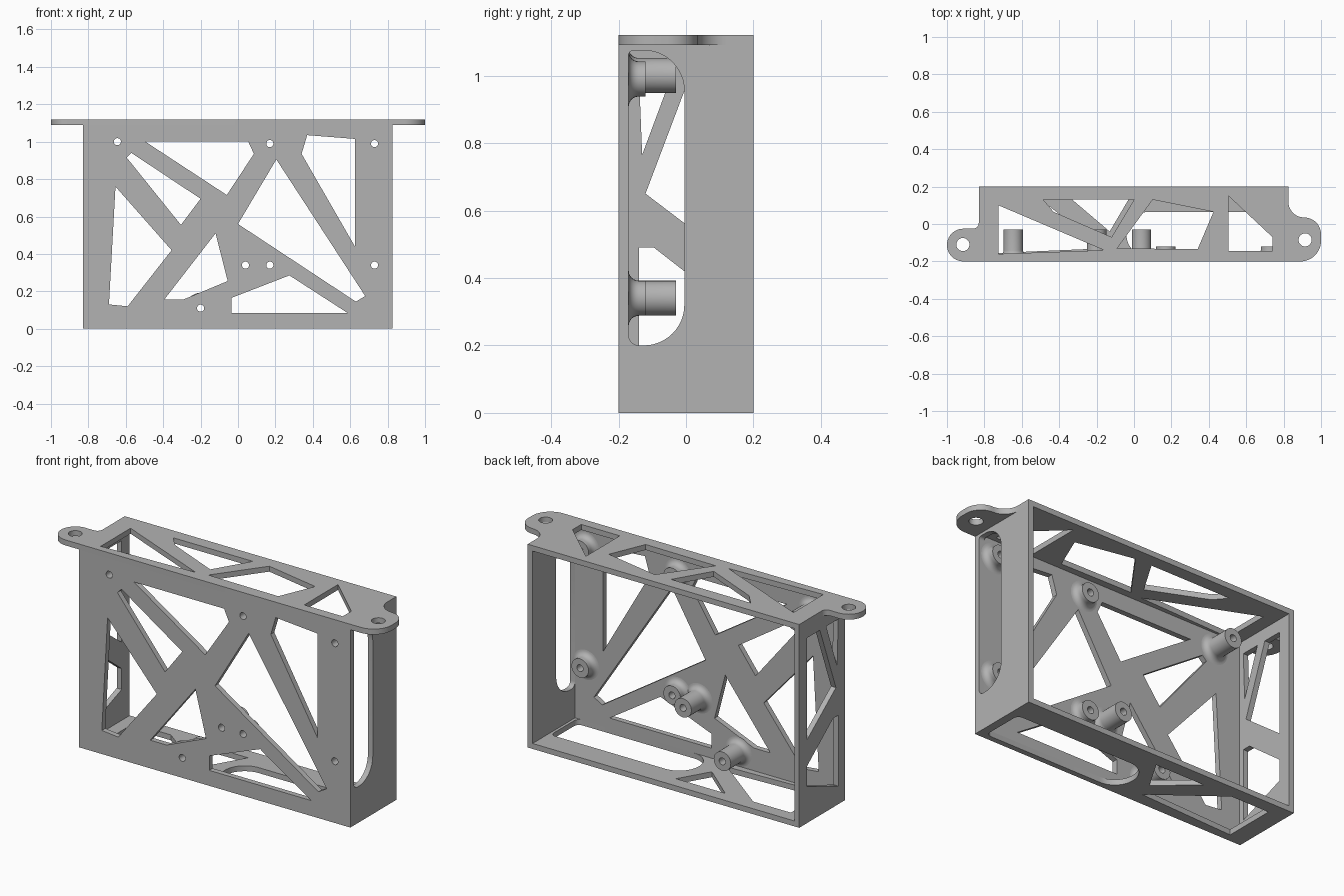
import bpy, bmesh, math
from mathutils import Matrix, Vector

if "Cube" in bpy.data.objects:
    bpy.data.objects.remove(bpy.data.objects["Cube"])

T = 0.03                                   # sheet thickness
X0, X1, Y0, Y1, ZT = -0.83, 0.825, -0.2, 0.2, 1.12

grey = bpy.data.materials.new("light_grey")
grey.diffuse_color = (0.45, 0.45, 0.45, 1)
grey.use_nodes = True
grey.node_tree.nodes["Principled BSDF"].inputs["Base Color"].default_value = grey.diffuse_color


def arc(cx, cy, r, a0, a1, n=12):
    return [(cx + r * math.cos(math.radians(a0 + (a1 - a0) * i / n)),
             cy + r * math.sin(math.radians(a0 + (a1 - a0) * i / n))) for i in range(n + 1)]


def circle(cx, cy, r):
    return arc(cx, cy, r, 0, 360, 28)[:-1]


def rect(u0, v0, u1, v1):
    return [(u0, v0), (u1, v0), (u1, v1), (u0, v1)]


def panel(name, outline, holes, u, v, offset):
    """Flat sheet with holes; u and v are the drawing axes, offset is its mid-plane."""
    cu = bpy.data.curves.new(name, 'CURVE')
    cu.dimensions, cu.fill_mode, cu.extrude = '2D', 'BOTH', T / 2
    for loop in [outline] + holes:
        s = cu.splines.new('POLY')
        s.points.add(len(loop) - 1)
        for p, (a, b) in zip(s.points, loop):
            p.co = (a, b, 0, 1)
        s.use_cyclic_u = True
    tmp = bpy.data.objects.new(name + "_curve", cu)
    bpy.context.collection.objects.link(tmp)
    dg = bpy.context.evaluated_depsgraph_get()
    me = bpy.data.meshes.new_from_object(tmp.evaluated_get(dg))
    bpy.data.objects.remove(tmp)
    u, v = Vector(u), Vector(v)
    n = u.cross(v)
    m = Matrix((u, v, n)).transposed().to_4x4()
    me.transform(Matrix.Translation(Vector(offset)) @ m)
    finish(name, me)


def finish(name, me):
    bm = bmesh.new()
    bm.from_mesh(me)
    bmesh.ops.remove_doubles(bm, verts=bm.verts, dist=1e-5)
    bmesh.ops.recalc_face_normals(bm, faces=bm.faces)
    bm.to_mesh(me)
    bm.free()
    me.name = name
    me.materials.clear()
    me.materials.append(grey)
    ob = bpy.data.objects.new(name, me)
    bpy.context.collection.objects.link(ob)
    bpy.ops.object.select_all(action='DESELECT')
    ob.select_set(True)
    bpy.context.view_layer.objects.active = ob
    bpy.ops.object.shade_smooth_by_angle(angle=math.radians(30))


# screw positions: x, z, standoff end y
screws = [(-0.645, 1.0, -0.03), (-0.2, 0.11, -0.03), (0.04, 0.34, -0.03),
          (0.17, 0.99, -0.12), (0.73, 0.99, -0.12), (0.17, 0.34, -0.12), (0.73, 0.34, -0.12)]

# front plate with truss cut-outs and screw holes
front_holes = [
    [(-0.655, 0.76), (-0.355, 0.42), (-0.59, 0.12), (-0.69, 0.13)],
    [(-0.57, 0.94), (-0.20, 0.695), (-0.305, 0.555), (-0.595, 0.915)],
    [(-0.495, 1.0), (0.055, 1.0), (0.085, 0.935), (-0.06, 0.715)],
    [(0.205, 0.905), (0.68, 0.175), (0.63, 0.145), (0.0, 0.56)],
    [(0.37, 1.035), (0.625, 1.015), (0.625, 0.44), (0.34, 0.935)],
    [(-0.12, 0.51), (-0.055, 0.255), (-0.295, 0.155), (-0.395, 0.155)],
    [(0.275, 0.285), (0.585, 0.085), (-0.035, 0.085), (-0.035, 0.165)],
] + [circle(x, z, 0.019) for x, z, _ in screws]
panel("front_plate", rect(X0 + T, T, X1 - T, ZT - T), front_holes,
      (1, 0, 0), (0, 0, 1), (0, Y0 + T / 2, 0))

# right wall with a rounded slot
slot = (arc(-0.14, 0.23, 0.03, 180, 270, 6) + arc(-0.125, 0.32, 0.12, 270, 360)
        + arc(-0.125, 0.955, 0.12, 0, 90) + arc(-0.155, 1.06, 0.015, 90, 180, 6))
panel("right_wall", rect(Y0, 0, Y1, ZT - T), [slot],
      (0, 1, 0), (0, 0, 1), (X1 - T / 2, 0, 0))

# left wall with truss cut-outs
left_holes = [
    [(-0.14, 1.02), (-0.035, 1.02), (-0.13, 0.765)],
    [(-0.12, 0.65), (0.02, 1.02), (0.13, 1.02), (0.13, 0.46)],
    [(-0.14, 0.49), (-0.095, 0.49), (0.13, 0.315), (0.13, 0.2), (-0.14, 0.1)],
]
panel("left_wall", rect(Y0, 0, Y1, ZT - T), left_holes,
      (0, 1, 0), (0, 0, 1), (X0 + T / 2, 0, 0))

# bottom plate with a rounded slot and truss cut-outs
bottom_holes = [
    arc(0.07, -0.06, 0.11, 180, 270) + arc(0.75, -0.14, 0.03, 270, 360, 6)
    + arc(0.75, 0.035, 0.03, 0, 90, 6) + arc(0.08, -0.055, 0.12, 90, 180),
    [(-0.33, 0.13), (-0.03, 0.13), (-0.13, -0.04)],
    [(-0.73, 0.13), (-0.5, 0.13), (-0.16, -0.13), (-0.73, -0.155)],
]
panel("bottom_plate", rect(X0 + T, Y0, X1 - T, Y1), bottom_holes,
      (1, 0, 0), (0, 1, 0), (0, 0, T / 2))

# top plate with mounting ears
top_outline = ([(X0, Y1)] + arc(-0.86, 0.005, 0.03, 0, -90, 6)
               + arc(-0.9125, -0.1125, 0.0875, 90, 270, 20)
               + arc(0.89, -0.09, 0.11, -90, 0) + arc(0.91, -0.055, 0.09, 0, 90)
               + arc(0.91, 0.12, 0.085, 270, 180) + [(X1, Y1)])
top_holes = [
    [(-0.725, 0.10), (-0.16, -0.14), (-0.725, -0.16)],
    [(-0.485, 0.13), (0.0, 0.13), (-0.12, -0.07), (-0.43, 0.065)],
    [(0.10, 0.13), (0.425, 0.065), (0.34, -0.135), (-0.09, -0.13)],
    [(0.505, 0.15), (0.74, -0.07), (0.74, -0.145), (0.505, -0.145)],
    circle(-0.915, -0.11, 0.035), circle(0.915, -0.085, 0.035),
]
panel("top_plate", top_outline, top_holes,
      (1, 0, 0), (0, 1, 0), (0, 0, ZT - T / 2))

# hollow standoffs with a flared foot
for i, (x, z, y_end) in enumerate(screws):
    base = Y0 + T
    flare = [(a, base + b) for a, b in arc(0.082, 0.03, 0.03, 270, 180, 6)]
    profile = [(0.019, base)] + flare + [(0.052, y_end), (0.019, y_end)]
    bm = bmesh.new()
    n = 28
    rings = [[bm.verts.new((x + r * math.cos(2 * math.pi * k / n), y,
                            z + r * math.sin(2 * math.pi * k / n))) for k in range(n)]
             for r, y in profile]
    for a, b in zip(rings, rings[1:] + rings[:1]):
        for k in range(n):
            bm.faces.new((a[k], a[(k + 1) % n], b[(k + 1) % n], b[k]))
    me = bpy.data.meshes.new("standoff")
    bm.to_mesh(me)
    bm.free()
    finish(f"standoff_{i + 1}", me)
